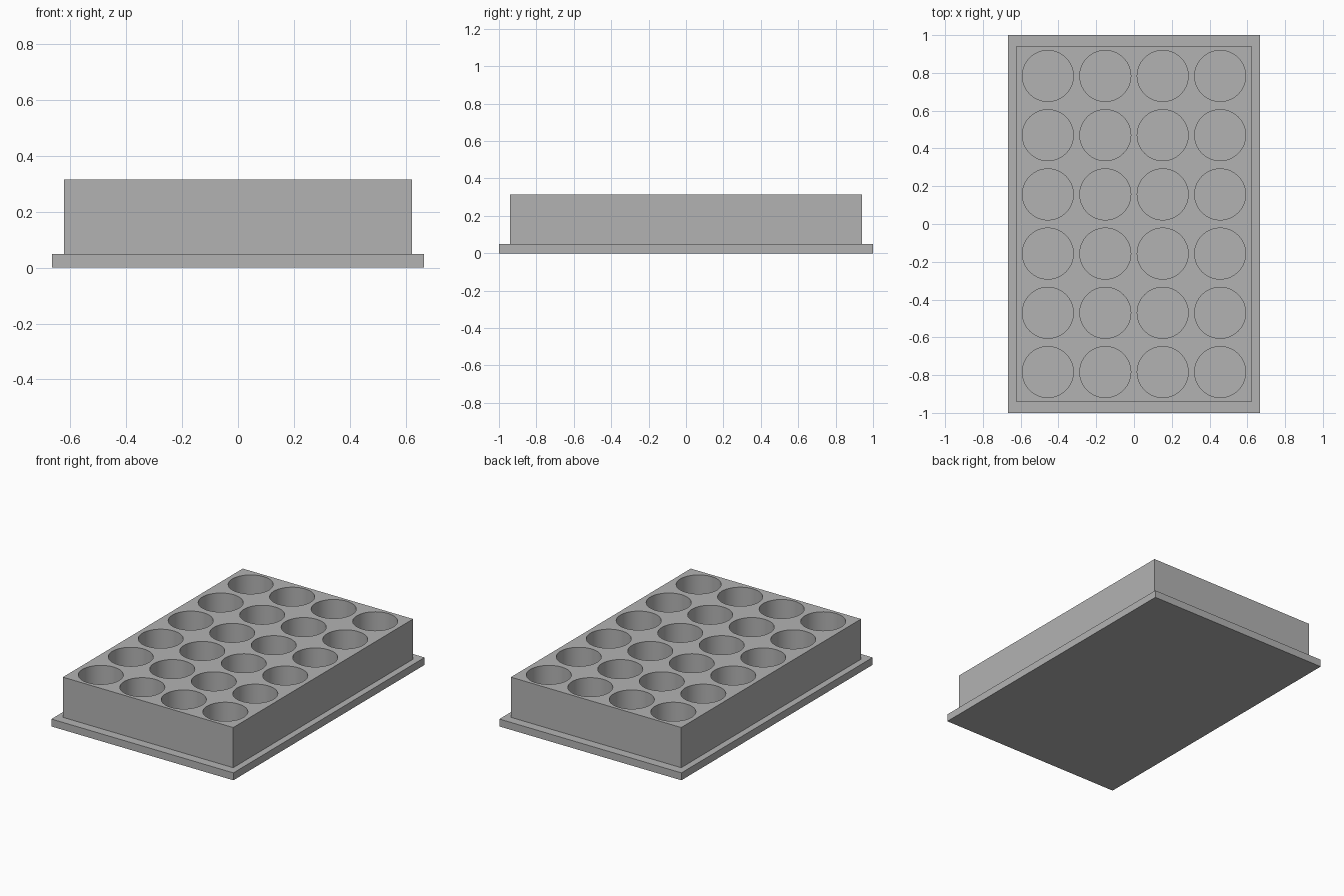
import bpy
import bmesh
import math
from mathutils import Matrix, Vector

if "Cube" in bpy.data.objects:
    bpy.data.objects.remove(bpy.data.objects["Cube"])

FLANGE = Vector((1.333, 2.0, 0.049))
BODY = Vector((1.247, 1.881, 0.315))
COLS, ROWS = 4, 6
PITCH_X, PITCH_Y = 0.304, 0.3135
WELL_R, WELL_FLOOR = 0.135, 0.045

grey = bpy.data.materials.new("plain_grey")
grey.use_nodes = True
colour = (0.45, 0.45, 0.45, 1)
grey.diffuse_color = colour
grey.node_tree.nodes["Principled BSDF"].inputs["Base Color"].default_value = colour


def make_object(name, bm):
    mesh = bpy.data.meshes.new(name)
    bm.to_mesh(mesh)
    bm.free()
    mesh.materials.append(grey)
    obj = bpy.data.objects.new(name, mesh)
    bpy.context.collection.objects.link(obj)
    return obj


# Base flange, with the narrower block raised from its top face
bm = bmesh.new()
bmesh.ops.create_cube(bm, size=1)
bmesh.ops.scale(bm, vec=FLANGE, verts=bm.verts)
bmesh.ops.translate(bm, vec=(0, 0, FLANGE.z / 2), verts=bm.verts)
top = max(bm.faces, key=lambda f: f.calc_center_median().z)
bmesh.ops.inset_region(bm, faces=[top], thickness=0.02)
for v in top.verts:
    v.co.x = math.copysign(BODY.x / 2, v.co.x)
    v.co.y = math.copysign(BODY.y / 2, v.co.y)
raised = bmesh.ops.extrude_face_region(bm, geom=[top])
for item in raised["geom"]:
    if isinstance(item, bmesh.types.BMVert):
        item.co.z = BODY.z
if top.is_valid:
    bmesh.ops.delete(bm, geom=[top], context="FACES_ONLY")
bmesh.ops.recalc_face_normals(bm, faces=bm.faces)
plate = make_object("well_plate", bm)

# Grid of round well cutters
bm = bmesh.new()
depth = BODY.z - WELL_FLOOR + 0.1
for col in range(COLS):
    for row in range(ROWS):
        x = (col - (COLS - 1) / 2) * PITCH_X
        y = (row - (ROWS - 1) / 2) * PITCH_Y
        bmesh.ops.create_cone(
            bm, cap_ends=True, segments=64, radius1=WELL_R, radius2=WELL_R,
            depth=depth, matrix=Matrix.Translation((x, y, WELL_FLOOR + depth / 2)))
cutter = make_object("well_cutter", bm)
cutter.hide_render = True

# Sink the wells, then drop the cutter
cut = plate.modifiers.new("wells", "BOOLEAN")
cut.operation = "DIFFERENCE"
cut.solver = "EXACT"
cut.object = cutter
bpy.ops.object.select_all(action="DESELECT")
plate.select_set(True)
bpy.context.view_layer.objects.active = plate
bpy.ops.object.modifier_apply(modifier=cut.name)
bpy.data.objects.remove(cutter)

# Round well walls, crisp edges
bpy.ops.object.shade_smooth_by_angle(angle=math.radians(30))
